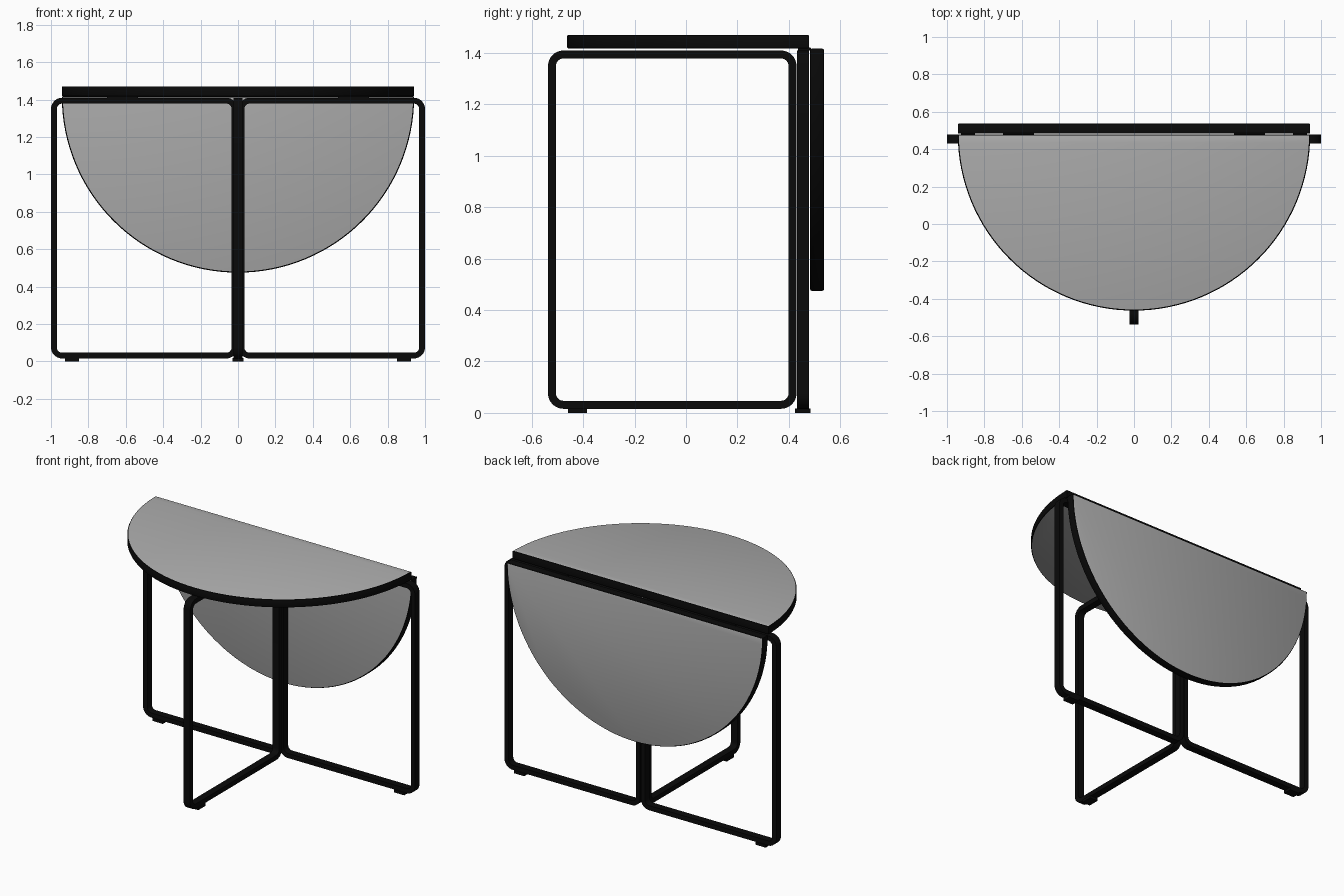
import bpy, bmesh, math
from mathutils import Vector, Matrix

cube = bpy.data.objects.get("Cube")
if cube:
    bpy.data.objects.remove(cube)


def material(name, value):
    m = bpy.data.materials.new(name)
    m.use_nodes = True
    col = (value, value, value, 1)
    m.diffuse_color = col
    m.node_tree.nodes["Principled BSDF"].inputs["Base Color"].default_value = col
    return m


BLACK = material("black", 0.003)
GREY = material("grey", 0.42)


def finish(bm, name, mats, smooth=True):
    bmesh.ops.recalc_face_normals(bm, faces=bm.faces)
    me = bpy.data.meshes.new(name)
    bm.to_mesh(me)
    bm.free()
    for m in mats:
        me.materials.append(m)
    ob = bpy.data.objects.new(name, me)
    bpy.context.collection.objects.link(ob)
    if smooth:
        bpy.ops.object.select_all(action="DESELECT")
        ob.select_set(True)
        bpy.context.view_layer.objects.active = ob
        bpy.ops.object.shade_smooth_by_angle(angle=math.radians(30))
    return ob


def box(name, x, y, z):
    bm = bmesh.new()
    bmesh.ops.create_cube(bm, size=1)
    for v in bm.verts:
        v.co = Vector([lo + (c + 0.5) * (hi - lo) for c, (lo, hi) in zip(v.co, (x, y, z))])
    return finish(bm, name, [BLACK], False)


def rounded_rect(u0, u1, z0, z1, r, steps=8):
    pts = []
    corners = [(u1 - r, z1 - r), (u0 + r, z1 - r), (u0 + r, z0 + r), (u1 - r, z0 + r)]
    for k, (cu, cz) in enumerate(corners):
        for i in range(steps + 1):
            a = math.pi / 2 * (k + i / steps)
            pts.append((cu + r * math.cos(a), cz + r * math.sin(a)))
    return pts


BAR, DEPTH, Z0, Z1 = 0.031, 0.048, 0.016, 1.41


def leg_frame(name, u0, u1, place):
    """Closed loop of flat bar; place maps (along, across, height) to a point."""
    outer = rounded_rect(u0, u1, Z0, Z1, 0.06)
    inner = rounded_rect(u0 + BAR, u1 - BAR, Z0 + BAR, Z1 - BAR, 0.06 - BAR)
    bm = bmesh.new()
    rings = [[bm.verts.new(place(u, w, z)) for u, z in pts]
             for pts, w in ((outer, -DEPTH / 2), (outer, DEPTH / 2),
                            (inner, DEPTH / 2), (inner, -DEPTH / 2))]
    n = len(outer)
    for k in range(4):
        a, b = rings[k], rings[(k + 1) % 4]
        for i in range(n):
            j = (i + 1) % n
            bm.faces.new((a[i], a[j], b[j], b[i]))
    return finish(bm, name, [BLACK])


def half_disc(name, radius, thick, matrix, steps=64):
    """Half round board with grey faces and a black, softened edge."""
    bm = bmesh.new()
    arc = [math.pi * (1 + i / steps) for i in range(steps + 1)]
    face = bm.faces.new([bm.verts.new((radius * math.cos(a), radius * math.sin(a), 0)) for a in arc])
    ext = bmesh.ops.extrude_face_region(bm, geom=[face])
    for v in ext["geom"]:
        if isinstance(v, bmesh.types.BMVert):
            v.co.z = thick
    rim = [e for e in bm.edges if abs(e.verts[0].co.z - e.verts[1].co.z) < 1e-5]
    bmesh.ops.bevel(bm, geom=rim, offset=0.006, segments=2, profile=0.5, affect="EDGES")
    bm.normal_update()
    for f in bm.faces:
        f.material_index = 1 if abs(f.normal.z) > 0.99 else 0
    bm.transform(matrix)
    return finish(bm, name, [BLACK, GREY])


# Fixed top, and the hinged leaf hanging behind it
half_disc("table_top", 0.942, 0.053, Matrix.Translation((0, 0.479, 1.418)))
half_disc("drop_leaf", 0.942, 0.054,
          Matrix.Translation((0, 0.537, 1.417)) @ Matrix.Rotation(math.pi / 2, 4, "X"))

# Three leg frames meeting at the back centre
BACK = 0.455
leg_frame("front_leg_frame", -0.537, 0.43, lambda u, w, z: (w, u, z))
box("front_foot", (-0.03, 0.03), (-0.46, -0.385), (0, 0.018))
for side, s in (("left", 1), ("right", -1)):
    leg_frame(side + "_leg_frame", 0.003, 1.0, lambda u, w, z: (s * u, BACK + w, z))
    box(side + "_foot", sorted((s * 0.85, s * 0.925)), (BACK - 0.03, BACK + 0.03), (0, 0.018))

    # Hinge plate and pin between the two boards
    span = sorted((s * 0.535, s * 0.7))
    box(side + "_hinge_plate", span, (0.435, 0.479), (1.41, 1.419))
    bm = bmesh.new()
    bmesh.ops.create_cone(bm, cap_ends=True, segments=12, radius1=0.006, radius2=0.006, depth=0.165,
                          matrix=Matrix.Translation((s * 0.6175, 0.481, 1.416))
                          @ Matrix.Rotation(math.pi / 2, 4, "Y"))
    finish(bm, side + "_hinge_pin", [BLACK])
